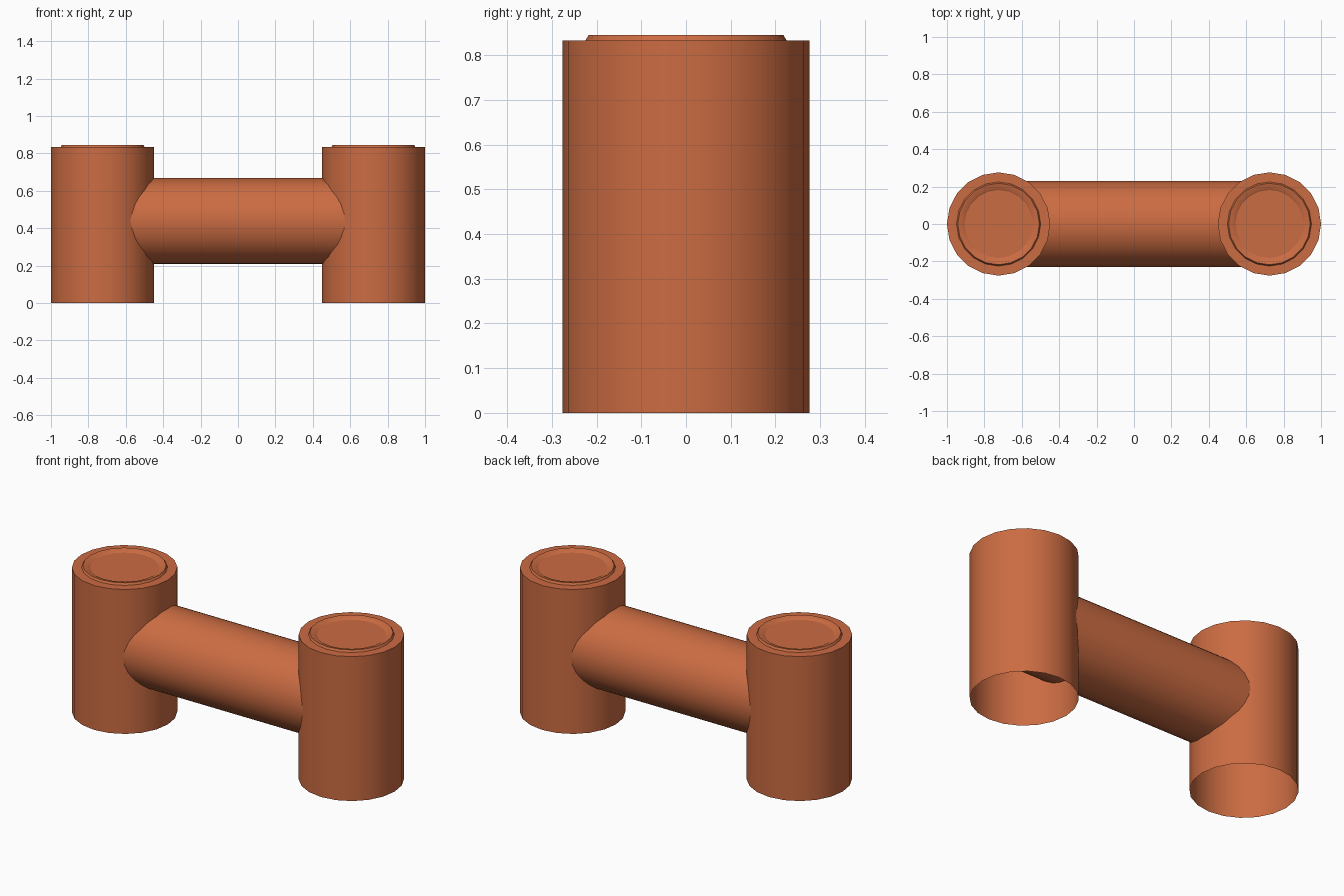
import bpy, bmesh, math

if "Cube" in bpy.data.objects:
    bpy.data.objects.remove(bpy.data.objects["Cube"])

SIDES = 20
mat = bpy.data.materials.new("terracotta")
mat.diffuse_color = (0.60, 0.15, 0.055, 1)
mat.use_nodes = True
mat.node_tree.nodes["Principled BSDF"].inputs["Base Color"].default_value = mat.diffuse_color


def lathe(name, profile, sides=SIDES):
    """Spin (radius, height) points around z; a zero radius closes the end."""
    bm = bmesh.new()
    rings = []
    for r, z in profile:
        n = sides if r > 0 else 1
        rings.append([bm.verts.new((r * math.cos(2 * math.pi * i / sides),
                                    r * math.sin(2 * math.pi * i / sides), z)) for i in range(n)])
    for a, b in zip(rings, rings[1:]):
        for i in range(sides):
            j = (i + 1) % sides
            if len(b) == 1:
                bm.faces.new((a[i], a[j], b[0]))
            else:
                bm.faces.new((a[i], a[j], b[j], b[i]))
    mesh = bpy.data.meshes.new(name)
    bm.to_mesh(mesh)
    bm.free()
    mesh.materials.append(mat)
    ob = bpy.data.objects.new(name, mesh)
    bpy.context.collection.objects.link(ob)
    bpy.ops.object.select_all(action='DESELECT')
    bpy.context.view_layer.objects.active = ob
    ob.select_set(True)
    bpy.ops.object.shade_smooth_by_angle(angle=math.radians(40))
    return ob


# Two upright drums, open underneath, each with a raised rounded ring on its lid
for side, label in ((-1, "left"), (1, "right")):
    drum = lathe(label + "_drum", [(0.276, 0), (0.276, 0.833), (0, 0.833)])
    ring = lathe(label + "_lid_ring", [(0.226, 0.831), (0.218, 0.845),
                                       (0.192, 0.839), (0.182, 0.833)])
    for ob in (drum, ring):
        ob.location.x = side * 0.724

# Horizontal tube joining the drums
tube = lathe("cross_tube", [(0.23, -0.66), (0.23, 0.66)], 32)
tube.rotation_euler.y = math.pi / 2
tube.location.z = 0.438
